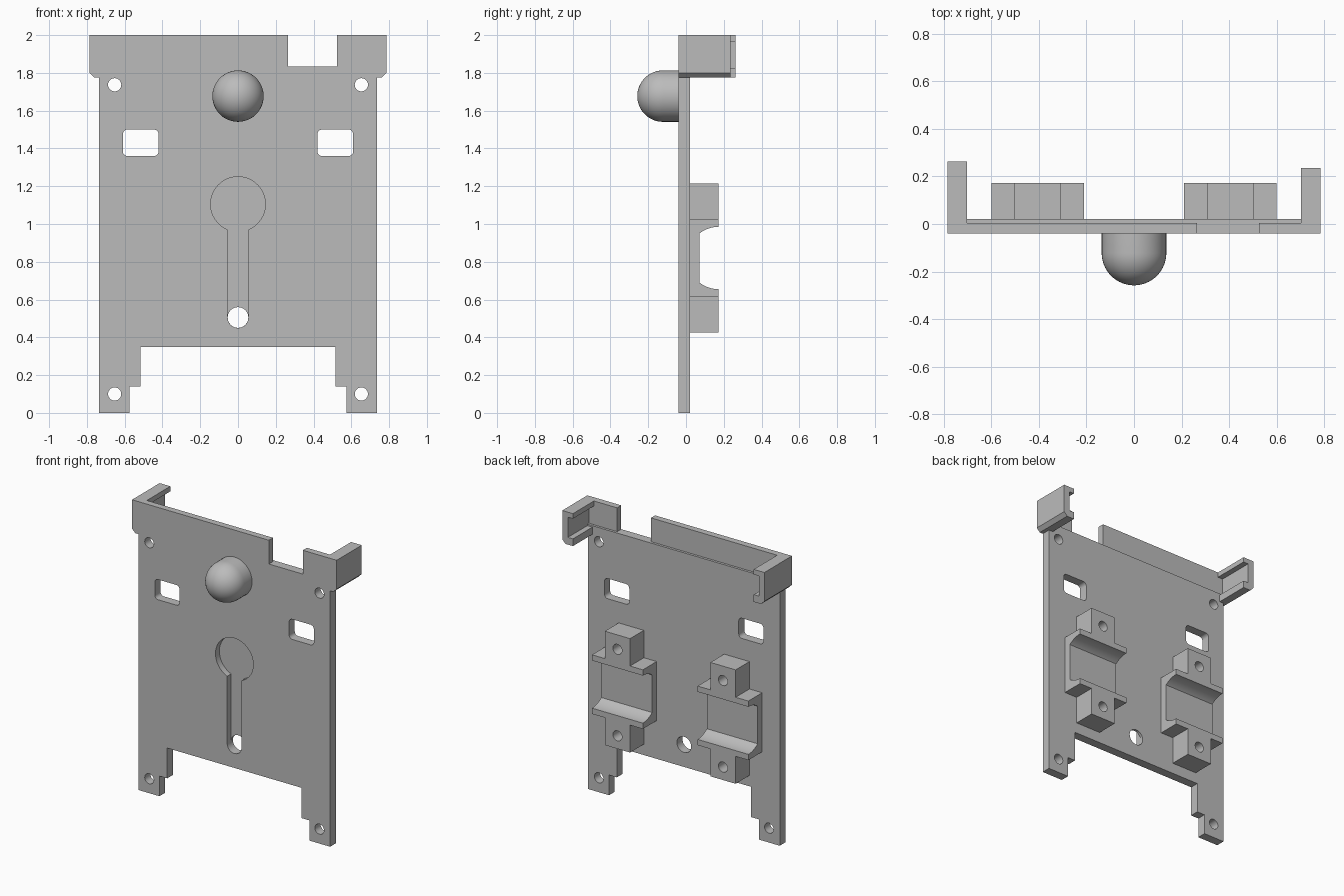
import bpy, bmesh
from math import pi, sin, cos, radians
from mathutils import Vector, Matrix

cube = bpy.data.objects.get("Cube")
if cube:
    bpy.data.objects.remove(cube, do_unlink=True)

grey = bpy.data.materials.new("plain grey")
grey.use_nodes = True
COLOR = (0.5, 0.5, 0.5, 1)
grey.diffuse_color = COLOR
grey.node_tree.nodes["Principled BSDF"].inputs["Base Color"].default_value = COLOR

FRONT, BACK, INNER = -0.04, 0.022, 0.005


def finish(name, bm):
    bmesh.ops.recalc_face_normals(bm, faces=bm.faces)
    mesh = bpy.data.meshes.new(name)
    bm.to_mesh(mesh)
    bm.free()
    mesh.materials.append(grey)
    ob = bpy.data.objects.new(name, mesh)
    bpy.context.collection.objects.link(ob)
    return ob


def prism(name, pts, lo, hi, axis="y"):
    """Extrude a 2D outline along y (points are x, z) or x (points are y, z)."""
    bm = bmesh.new()
    place = (lambda u, v: (u, lo, v)) if axis == "y" else (lambda u, v: (lo, u, v))
    face = bm.faces.new([bm.verts.new(place(u, v)) for u, v in pts])
    out = bmesh.ops.extrude_face_region(bm, geom=[face])
    step = Vector((0, hi - lo, 0)) if axis == "y" else Vector((hi - lo, 0, 0))
    bmesh.ops.translate(bm, vec=step, verts=[g for g in out["geom"] if isinstance(g, bmesh.types.BMVert)])
    return finish(name, bm)


def arc(cx, cz, r, start, end, n):
    angles = [radians(start + (end - start) * i / n) for i in range(n + 1)]
    return [(cx + r * cos(a), cz + r * sin(a)) for a in angles]


def circle(cx, cz, r, n=40):
    return arc(cx, cz, r, 0, 360, n)[:-1]


def rect(x0, z0, x1, z1):
    return [(x0, z0), (x1, z0), (x1, z1), (x0, z1)]


def rounded(x0, z0, x1, z1, r):
    return (arc(x1 - r, z1 - r, r, 0, 90, 6) + arc(x0 + r, z1 - r, r, 90, 180, 6)
            + arc(x0 + r, z0 + r, r, 180, 270, 6) + arc(x1 - r, z0 + r, r, 270, 360, 6))


def cut(target, pts, lo, hi, axis="y"):
    cutter = prism("cutter", pts, lo, hi, axis)
    mod = target.modifiers.new("cut", "BOOLEAN")
    mod.operation, mod.solver, mod.object = "DIFFERENCE", "EXACT", cutter
    bpy.context.view_layer.objects.active = target
    bpy.ops.object.modifier_apply(modifier=mod.name)
    mesh = cutter.data
    bpy.data.objects.remove(cutter, do_unlink=True)
    bpy.data.meshes.remove(mesh)


def smooth(ob):
    bpy.ops.object.select_all(action="DESELECT")
    ob.select_set(True)
    bpy.context.view_layer.objects.active = ob
    bpy.ops.object.shade_smooth_by_angle(angle=radians(30))


# Back plate with stepped feet and a wider top band
half = [(0.515, 0.35), (0.515, 0.14), (0.575, 0.14), (0.575, 0), (0.735, 0),
        (0.735, 1.775), (0.76, 1.775), (0.785, 1.8), (0.785, 2)]
plate = prism("back_plate", half + [(-x, z) for x, z in reversed(half)], FRONT, BACK)

# Thin upper wall, its notch and the recessed keyhole
cut(plate, rect(-0.703, 1.835, 0.703, 2.1), INNER, 0.1)
cut(plate, rect(0.265, 1.835, 0.525, 2.1), -0.1, 0.1)
R, W = 0.145, 0.055
keyhole = arc(0, 1.105, R, -67.7, 247.7, 48) + arc(0, 0.505, W, 180, 360, 20)
cut(plate, keyhole, -0.1, 0.003)
cut(plate, circle(0, 0.505, W * 0.995), -0.1, 0.1)

# Screw holes, windows and clip grooves on both sides
for s in (-1, 1):
    for z in (0.1, 1.737):
        cut(plate, circle(s * 0.653, z, 0.035, 28), -0.1, 0.1)
    x0, x1 = sorted((s * 0.42, s * 0.61))
    cut(plate, rounded(x0, 1.36, x1, 1.5, 0.025), -0.1, 0.1)
    x0, x1 = sorted((s * 0.69, s * 0.742))
    cut(plate, rect(x0, 1.836, x1, 1.965), INNER, 0.1)
smooth(plate)

# Clip arms with a C-shaped section
clip = [(0.703, 2), (0.785, 2), (0.785, 1.8), (0.76, 1.775), (0.703, 1.775),
        (0.703, 1.825), (0.742, 1.825), (0.742, 1.965), (0.703, 1.965)]
for s, side, end in ((1, "left", 0.235), (-1, "right", 0.262)):
    prism(side + "_clip_arm", [(s * x, z) for x, z in clip], BACK, end)

# Saddle brackets with a lug above and below
TOP, MID = 0.173, 0.82
for s, side in ((1, "left"), (-1, "right")):
    c = s * 0.405
    w, lug = 0.195, 0.097
    quarter = [(w, MID - 0.205), (w, MID + 0.205), (lug, MID + 0.205), (lug, MID + 0.395)]
    outline = quarter + [(-x, z) for x, z in reversed(quarter)][:-1]
    outline = [(w, MID + 0.205), (lug, MID + 0.205), (lug, MID + 0.395)]
    outline += [(-x, z) for x, z in reversed(outline)]
    outline += [(-x, 2 * MID - z) for x, z in outline]
    bracket = prism(side + "_saddle_bracket", [(c + x, z) for x, z in outline], BACK, TOP)
    trough = [p for p in arc(TOP, MID, 0.165, 128, 90, 12)[::-1]]
    trough += [(y, 2 * MID - z) for y, z in reversed(trough)]
    trough += [(TOP + 0.1, MID - 0.165), (TOP + 0.1, MID + 0.165)]
    # flatten the trough floor just above the plate
    trough = [(max(y, 0.045), z) for y, z in trough]
    cut(bracket, trough, c - 0.3, c + 0.3, "x")
    for z in (MID - 0.305, MID + 0.295):
        cut(bracket, circle(c, z, 0.035, 28), 0.03, 0.3)
    smooth(bracket)

# Domed peg on the front
bm = bmesh.new()
r, base = 0.136, -0.122
path = [(0, FRONT), (r, FRONT)] + [(r * cos(a), base - r * sin(a)) for a in [pi / 2 * i / 16 for i in range(17)]]
verts = [bm.verts.new((x, y, 0)) for x, y in path]
edges = [bm.edges.new(pair) for pair in zip(verts, verts[1:])]
bmesh.ops.spin(bm, geom=verts + edges, cent=(0, 0, 0), axis=(0, 1, 0), angle=2 * pi, steps=48)
bmesh.ops.remove_doubles(bm, verts=bm.verts, dist=0.0005)
bmesh.ops.transform(bm, matrix=Matrix.Translation((0, 0, 1.677)), verts=bm.verts)
smooth(finish("domed_peg", bm))
